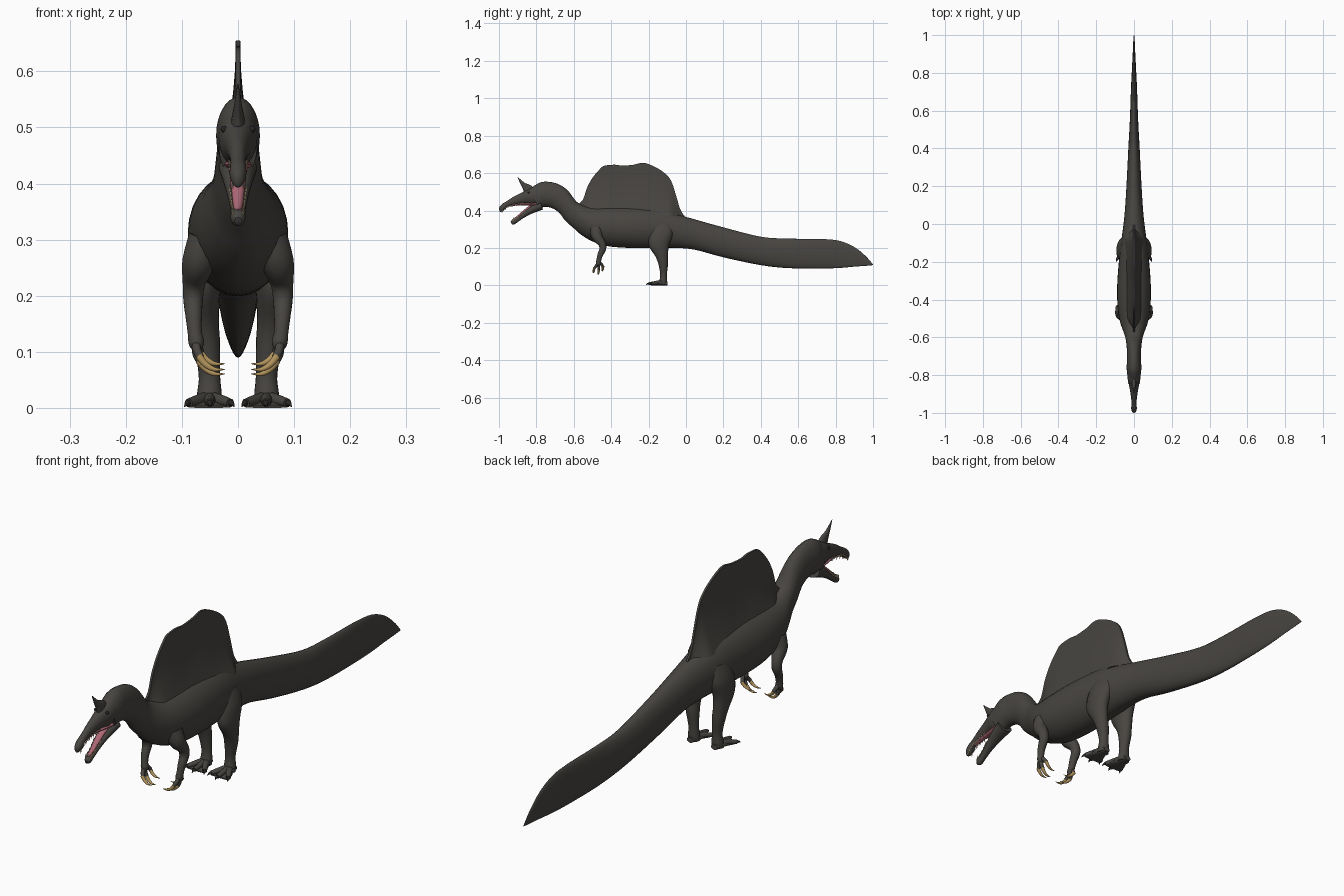
import bpy, bmesh, math
from mathutils import Vector

cube = bpy.data.objects.get("Cube")
if cube:
    bpy.data.objects.remove(cube, do_unlink=True)


def material(name, r, g, b):
    m = bpy.data.materials.new(name)
    m.use_nodes = True
    m.diffuse_color = (r, g, b, 1)
    node = next(n for n in m.node_tree.nodes if n.type == "BSDF_PRINCIPLED")
    node.inputs["Base Color"].default_value = (r, g, b, 1)
    node.inputs["Roughness"].default_value = 0.8
    return m


SKIN = material("grey_brown_skin", 0.064, 0.059, 0.052)
PINK = material("mouth_pink", 0.42, 0.14, 0.18)
GOLD = material("golden_claw", 0.45, 0.3, 0.11)
CREAM = material("tooth_cream", 0.62, 0.5, 0.3)
DARK = material("dark_horn", 0.022, 0.02, 0.018)
made = []


def finish(name, bm, mat):
    bmesh.ops.recalc_face_normals(bm, faces=bm.faces[:])
    mesh = bpy.data.meshes.new(name)
    bm.to_mesh(mesh)
    bm.free()
    mesh.materials.append(mat)
    obj = bpy.data.objects.new(name, mesh)
    bpy.context.collection.objects.link(obj)
    made.append(obj)


def skin_rings(name, rings, mat, pair=False):
    """Bridge closed rings into a capped surface, optionally as a mirrored pair."""
    for prefix, s in ((("left_", 1), ("right_", -1)) if pair else (("", 1),)):
        bm = bmesh.new()
        loops = [[bm.verts.new((s * p.x, p.y, p.z)) for p in ring] for ring in rings]
        for a, b in zip(loops, loops[1:]):
            for i in range(len(a)):
                j = (i + 1) % len(a)
                bm.faces.new((a[i], a[j], b[j], b[i]))
        bm.faces.new(loops[0])
        bm.faces.new(loops[-1])
        finish(prefix + name, bm, mat)


def smooth(rows, steps=4):
    """Catmull-Rom interpolation of station tuples."""
    out = []
    for i in range(len(rows) - 1):
        quad = [rows[max(i - 1, 0)], rows[i], rows[i + 1], rows[min(i + 2, len(rows) - 1)]]
        for k in range(steps):
            t = k / steps
            out.append([0.5 * (2 * b + (c - a) * t + (2 * a - 5 * b + 4 * c - d) * t * t
                               + (3 * b - a - 3 * c + d) * t ** 3) for a, b, c, d in zip(*quad)])
    return out + [list(rows[-1])]


def ellipse(c, u, v, sides):
    angles = [2 * math.pi * i / sides for i in range(sides)]
    return [c + u * math.sin(a) + v * math.cos(a) for a in angles]


def loft(name, stations, mat, sides=28):
    """Stations: top y, top z, bottom y, bottom z, half width."""
    rings = []
    for yt, zt, yb, zb, w in smooth(stations):
        top, low = Vector((0, yt, zt)), Vector((0, yb, zb))
        rings.append(ellipse((top + low) / 2, (top - low) / 2, Vector((max(w, 0.0005), 0, 0)), sides))
    skin_rings(name, rings, mat)


def tube(name, stations, mat, sides=14):
    """Stations: x, y, z, radius; always a left and right pair."""
    rows = smooth(stations)
    pts = [Vector(r[:3]) for r in rows]
    span = [abs(q) for q in pts[-1] - pts[0]]
    ref = Vector([1.0 if i == span.index(min(span)) else 0.0 for i in range(3)])
    rings = []
    for i, p in enumerate(pts):
        t = pts[min(i + 1, len(pts) - 1)] - pts[max(i - 1, 0)]
        u = t.cross(ref).normalized()
        v = t.cross(u).normalized()
        r = max(rows[i][3], 0.0004)
        rings.append(ellipse(p, u * r, v * r, sides))
    skin_rings(name, rings, mat, pair=True)


# Tail, trunk, neck and back of the skull
loft("body", [
    (1, .112, 1, .108, .001), (.96, .157, .97, .105, .004), (.9, .205, .9, .1, .007),
    (.82, .238, .82, .093, .011), (.72, .248, .72, .09, .016), (.55, .25, .55, .092, .022),
    (.4, .26, .4, .108, .03), (.2, .31, .2, .15, .04), (.05, .352, .05, .19, .05),
    (-.05, .38, -.05, .2, .062), (-.15, .41, -.15, .2, .075), (-.3, .42, -.3, .2, .088),
    (-.42, .42, -.42, .21, .088), (-.52, .42, -.5, .235, .076), (-.575, .44, -.56, .27, .057),
    (-.6, .465, -.6, .305, .046), (-.635, .51, -.645, .345, .04), (-.68, .54, -.675, .385, .037),
    (-.73, .553, -.71, .41, .037), (-.78, .55, -.75, .42, .039), (-.83, .52, -.79, .41, .034)], SKIN)

# Back sail, thin at the rim and flaring into the back
outline = [(-.58, .43), (-.55, .46), (-.53, .52), (-.5, .575), (-.46, .622), (-.435, .64),
           (-.38, .645), (-.34, .64), (-.28, .645), (-.23, .655), (-.18, .64), (-.12, .605),
           (-.08, .56), (-.05, .47), (-.03, .405), (0, .36)]
rings = []
for y, top in smooth(outline, 3):
    base = min(.37, top - .06)
    flare = .045 * min(1, (top - base) / .2)
    side = [(.004 + flare * (1 - k / 10) ** 2, base + (top - base) * k / 10) for k in range(11)]
    rings.append([Vector((x, y, z)) for x, z in side] + [Vector((-x, y, z)) for x, z in reversed(side)])
skin_rings("back_sail", rings, SKIN)

# Head: open jaws, mouth lining and crest
loft("upper_jaw", [
    (-.78, .54, -.79, .44, .036), (-.83, .522, -.82, .43, .033), (-.87, .5, -.86, .437, .024),
    (-.92, .475, -.915, .43, .016), (-.955, .452, -.95, .422, .013), (-.98, .437, -.975, .4, .015),
    (-.997, .42, -.99, .393, .01), (-1, .41, -.997, .396, .003)], SKIN)
loft("lower_jaw", [
    (-.78, .45, -.765, .405, .034), (-.83, .425, -.82, .385, .026), (-.87, .392, -.865, .362, .018),
    (-.905, .362, -.9, .338, .013), (-.928, .352, -.92, .325, .013), (-.937, .34, -.932, .327, .006)], SKIN)
loft("tongue", [
    (-.8, .448, -.795, .435, .02), (-.84, .425, -.835, .41, .015), (-.88, .392, -.875, .375, .011),
    (-.91, .366, -.905, .35, .008), (-.927, .355, -.923, .345, .003)], PINK, 14)
loft("palate", [
    (-.8, .445, -.8, .422, .024), (-.85, .442, -.85, .427, .018), (-.9, .44, -.9, .427, .011),
    (-.945, .43, -.945, .42, .008)], PINK, 14)
loft("head_crest", [
    (-.865, .49, -.79, .5, .015), (-.872, .515, -.83, .535, .01), (-.885, .542, -.862, .548, .006),
    (-.901, .578, -.897, .577, .001)], SKIN, 16)


def add_teeth(name, path, direction, count):
    """Path points: half width, y, z along the jaw edge."""
    bm = bmesh.new()
    rows = smooth(path, count)
    for i, (x, y, z) in enumerate(rows):
        size = .011 + .004 * (i % 2)
        for s in (1, -1):
            root = Vector((s * x, y, z))
            tip = bm.verts.new(root + Vector((0, 0, direction * size)))
            ring = [bm.verts.new(p) for p in ellipse(root, Vector((.0025, 0, 0)), Vector((0, .003, 0)), 6)]
            bm.faces.new(ring)
            for a, b in zip(ring, ring[1:] + ring[:1]):
                bm.faces.new((a, b, tip))
    finish(name, bm, CREAM)


add_teeth("upper_teeth", [(.016, -.875, .442), (.011, -.92, .433), (.01, -.955, .423), (.009, -.985, .4)], -1, 4)
add_teeth("lower_teeth", [(.015, -.865, .39), (.011, -.9, .36), (.009, -.927, .346)], 1, 5)


def balls(name, x, y, z, radius, mat):
    for prefix, s in (("left_", 1), ("right_", -1)):
        bm = bmesh.new()
        bmesh.ops.create_uvsphere(bm, u_segments=12, v_segments=8, radius=radius)
        bmesh.ops.translate(bm, verts=bm.verts[:], vec=(s * x, y, z))
        finish(prefix + name, bm, mat)


balls("eye", .025, -.842, .497, .006, DARK)
balls("nostril", .009, -.925, .463, .003, DARK)

# Hind legs from horizontal sections: x, y, z, half width, half depth
leg = [(.045, -.13, .33, .025, .055), (.056, -.135, .27, .035, .064), (.062, -.145, .21, .031, .053),
       (.06, -.13, .155, .026, .034), (.056, -.122, .115, .024, .026), (.051, -.12, .06, .019, .018),
       (.051, -.122, .025, .022, .02), (.051, -.124, .004, .022, .02)]
skin_rings("hind_leg", [ellipse(Vector((x, y, z)), Vector((0, d, 0)), Vector((w, 0, 0)), 20)
                        for x, y, z, w, d in smooth(leg)], SKIN, pair=True)

# Feet: web, toes and toe claws
web = [(-.1, .01, .014), (-.13, .013, .023), (-.165, .005, .034), (-.188, .002, .038)]
skin_rings("foot_web", [ellipse(Vector((.052, y, h)), Vector((0, 0, h)), Vector((w, 0, 0)), 16)
                        for y, h, w in smooth(web)], SKIN, pair=True)
for label, x, y in (("inner", .014, -.185), ("middle", .05, -.198), ("outer", .088, -.185)):
    mid = (x + .051) / 2
    tube(label + "_toe", [(.051, -.12, .016, .015), (mid, -.155, .014, .011), (x, y, .009, .008)], SKIN, 10)
    tube(label + "_toe_claw", [(x, y + .004, .009, .007), (x + (x - .05) * .1, y - .008, .008, .004),
                               (x + (x - .05) * .2, y - .015, .002, .0005)], DARK, 8)

# Arms, fingers and hooked claws
tube("arm", [(.055, -.48, .3, .035), (.07, -.475, .26, .03), (.078, -.45, .225, .021),
             (.08, -.445, .195, .018), (.079, -.458, .165, .015), (.077, -.466, .135, .013),
             (.074, -.468, .115, .014), (.072, -.47, .1, .006)], SKIN)
for label, y, z in (("front", -.491, .09), ("middle", -.466, .082), ("rear", -.443, .1)):
    tube(label + "_finger", [(.074, -.467, .125, .008), (.074, (y - .467) / 2, z + .016, .008),
                             (.067, y, z, .007)], SKIN, 10)
    tube(label + "_hand_claw", [(.07, y, z + .003, .007), (.058, y - .002, z - .012, .006),
                                (.042, y - .004, z - .021, .004), (.023, y - .005, z - .021, .0005)], GOLD, 10)

# Smooth shading with sharp creases kept
bpy.ops.object.select_all(action="DESELECT")
for obj in made:
    obj.select_set(True)
bpy.context.view_layer.objects.active = made[0]
bpy.ops.object.shade_smooth_by_angle(angle=math.radians(50))
